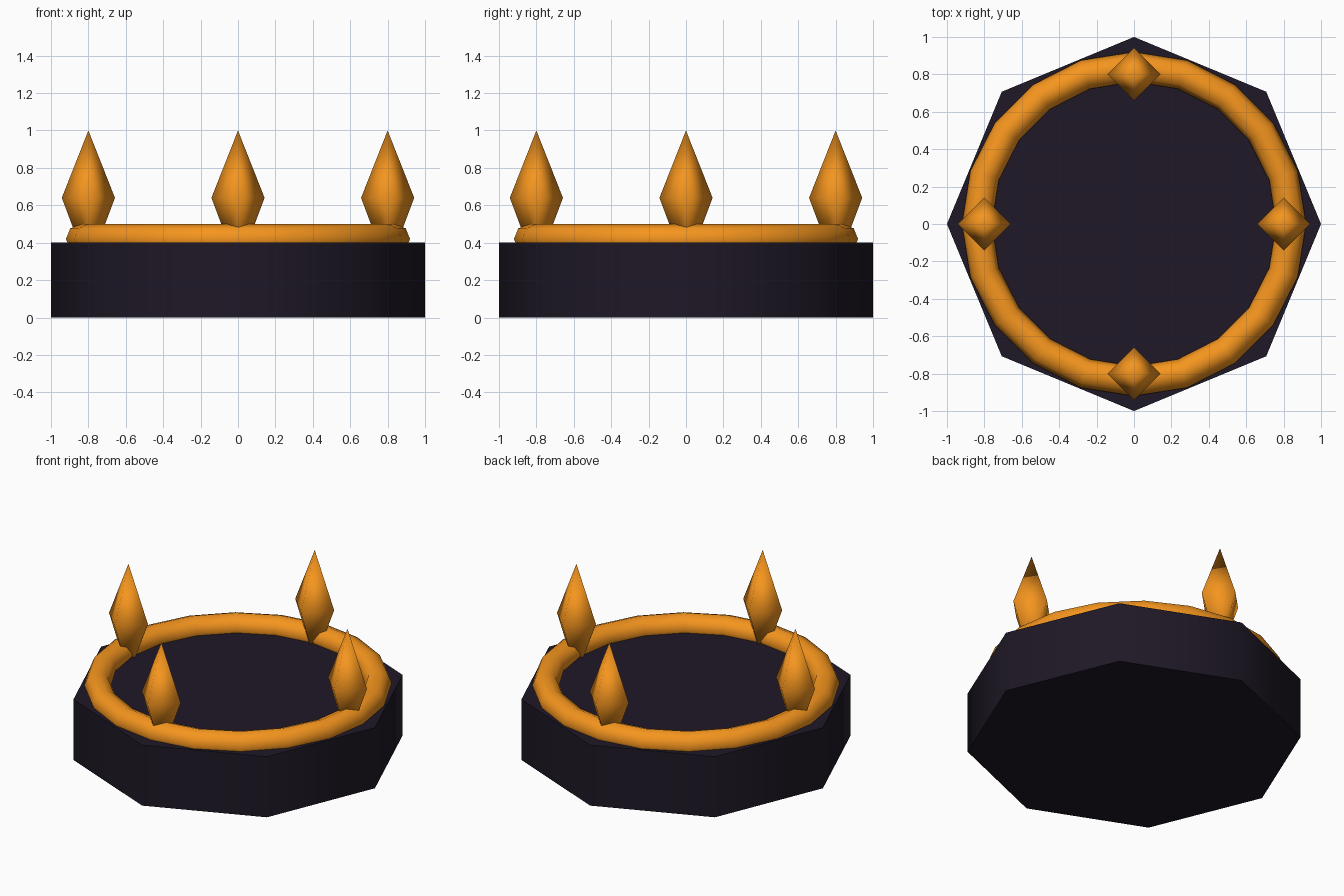
import bpy, bmesh, math

if "Cube" in bpy.data.objects:
    bpy.data.objects.remove(bpy.data.objects["Cube"])


def material(name, color):
    m = bpy.data.materials.new(name)
    m.diffuse_color = (*color, 1)
    m.use_nodes = True
    m.node_tree.nodes["Principled BSDF"].inputs["Base Color"].default_value = m.diffuse_color
    return m


DARK = material("dark_stone", (0.013, 0.009, 0.019))
GOLD = material("amber", (0.91, 0.30, 0.013))


def finish(obj, name, mat, angle):
    obj.name = name
    obj.data.materials.append(mat)
    bpy.ops.object.select_all(action='DESELECT')
    obj.select_set(True)
    bpy.context.view_layer.objects.active = obj
    bpy.ops.object.shade_smooth_by_angle(angle=math.radians(angle))


def spike(name, x, y):
    # four-sided spike: narrow foot, wide waist, pointed tip
    bm = bmesh.new()
    rings = []
    for r, z in [(0.052, 0.4), (0.142, 0.64)]:
        rings.append([bm.verts.new((r * math.cos(k * math.pi / 2),
                                    r * math.sin(k * math.pi / 2), z)) for k in range(4)])
    tip = bm.verts.new((0, 0, 1.0))
    foot, waist = rings
    bm.faces.new(foot[::-1])
    for k in range(4):
        n = (k + 1) % 4
        bm.faces.new((foot[k], foot[n], waist[n], waist[k]))
        bm.faces.new((waist[k], waist[n], tip))
    mesh = bpy.data.meshes.new(name)
    bm.to_mesh(mesh)
    bm.free()
    obj = bpy.data.objects.new(name, mesh)
    obj.location = (x, y, 0)
    bpy.context.collection.objects.link(obj)
    finish(obj, name, GOLD, 100)


# Octagonal base
bpy.ops.mesh.primitive_cylinder_add(vertices=8, radius=1, depth=0.4, location=(0, 0, 0.2))
finish(bpy.context.object, "base", DARK, 60)

# Ring resting on the base
bpy.ops.mesh.primitive_torus_add(major_radius=0.84, minor_radius=0.08, major_segments=20,
                                 minor_segments=8, location=(0, 0, 0.42))
finish(bpy.context.object, "ring", GOLD, 60)

# Four spikes around the ring
for i, side in enumerate(("right", "back", "left", "front")):
    a = i * math.pi / 2
    spike(side + "_spike", 0.8 * math.cos(a), 0.8 * math.sin(a))
